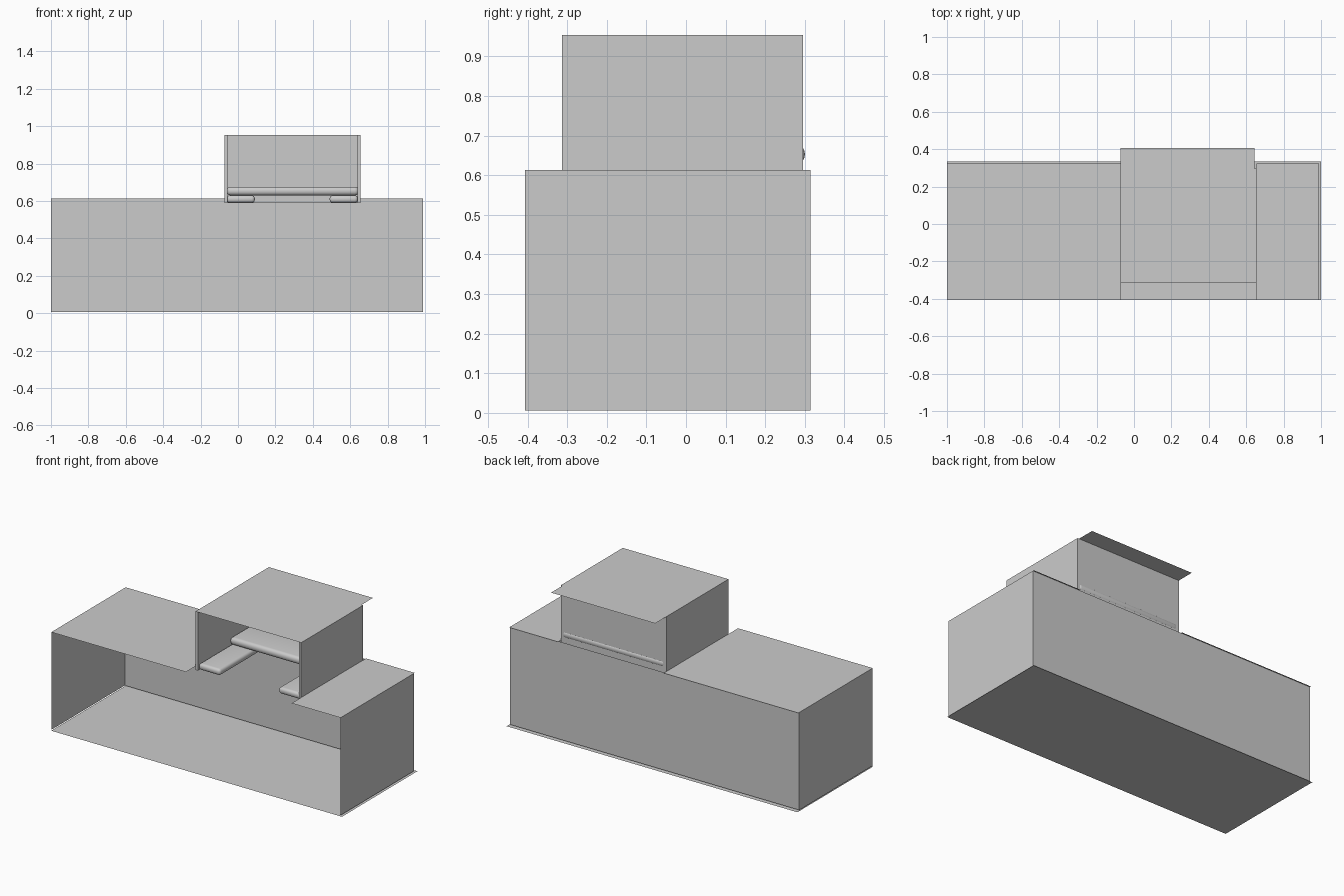
import bpy
import bmesh
from mathutils import Vector

default = bpy.data.objects.get("Cube")
if default:
    bpy.data.objects.remove(default)

# Single plain grey
grey = bpy.data.materials.new("plain_grey")
grey.use_nodes = True
colour = (0.6, 0.6, 0.6, 1)
grey.diffuse_color = colour
grey.node_tree.nodes["Principled BSDF"].inputs["Base Color"].default_value = colour


def finish(name, bm):
    mesh = bpy.data.meshes.new(name)
    bm.to_mesh(mesh)
    bm.free()
    mesh.materials.append(grey)
    obj = bpy.data.objects.new(name, mesh)
    bpy.context.collection.objects.link(obj)
    return obj


def sheet(name, low, high, outward):
    """Flat panel between two opposite corners, facing outward."""
    bm = bmesh.new()
    low, high, outward = Vector(low), Vector(high), Vector(outward)
    flat = next(i for i in range(3) if low[i] == high[i])
    a, b = [i for i in range(3) if i != flat]
    corners = []
    for first, second in ((low, low), (high, low), (high, high), (low, high)):
        point = low.copy()
        point[a], point[b] = first[a], second[b]
        corners.append(bm.verts.new(point))
    face = bm.faces.new(corners)
    face.normal_update()
    if face.normal.dot(outward) < 0:
        face.normal_flip()
    return finish(name, bm)


def box(name, low, high, rounding=0):
    """Solid block between two opposite corners, optionally rounded."""
    bm = bmesh.new()
    bmesh.ops.create_cube(bm, size=1)
    low, high = Vector(low), Vector(high)
    bmesh.ops.scale(bm, vec=high - low, verts=bm.verts)
    bmesh.ops.translate(bm, vec=(low + high) / 2, verts=bm.verts)
    obj = finish(name, bm)
    if rounding:
        bevel = obj.modifiers.new("soft_edges", "BEVEL")
        bevel.width = rounding
        bevel.segments = 4
        obj.data.polygons.foreach_set("use_smooth", [True] * len(obj.data.polygons))
    return obj


UP, DOWN, BACK = (0, 0, 1), (0, 0, -1), (0, 1, 0)
LEFT, RIGHT = (1, 0, 0), (-1, 0, 0)
front, rear, eave = -0.407, 0.315, 0.613
bay_right, bay_left = -0.073, 0.654
wall = 0.016
bay_front, bay_rear, bay_base, bay_top = -0.313, 0.296, 0.59, 0.954

# Long lower shell, open at the front
sheet("floor", (-1, front, 0), (1, 0.334, 0), DOWN)
sheet("back_wall", (-0.999, rear, 0.006), (0.99, rear, eave), BACK)
sheet("right_wall", (-0.999, front, 0.006), (-0.999, rear, eave), RIGHT)
sheet("left_wall", (0.99, front, 0.006), (0.99, rear, eave), LEFT)
sheet("right_roof", (-0.999, front, eave), (bay_right, 0.323, eave), UP)
sheet("left_roof", (bay_left, front, eave), (0.99, 0.323, eave), UP)

# Raised bay with an overhanging roof
box("bay_right_wall", (bay_right, bay_front, bay_base), (bay_right + wall, bay_rear, bay_top))
box("bay_left_wall", (bay_left - wall, bay_front, bay_base), (bay_left, bay_rear, bay_top))
sheet("bay_back_wall", (bay_right, bay_rear, bay_base), (bay_left, bay_rear, bay_top), BACK)
sheet("bay_roof", (bay_right, bay_front, bay_top), (0.643, 0.407, bay_top), UP)

# Rounded shelf and two side ledges inside the bay
box("rear_shelf", (-0.06, 0, 0.63), (0.645, 0.3, 0.676), 0.02)
box("right_ledge", (-0.06, -0.305, bay_base), (0.09, bay_rear, 0.63), 0.017)
box("left_ledge", (0.49, -0.305, bay_base), (0.641, bay_rear, 0.63), 0.017)
